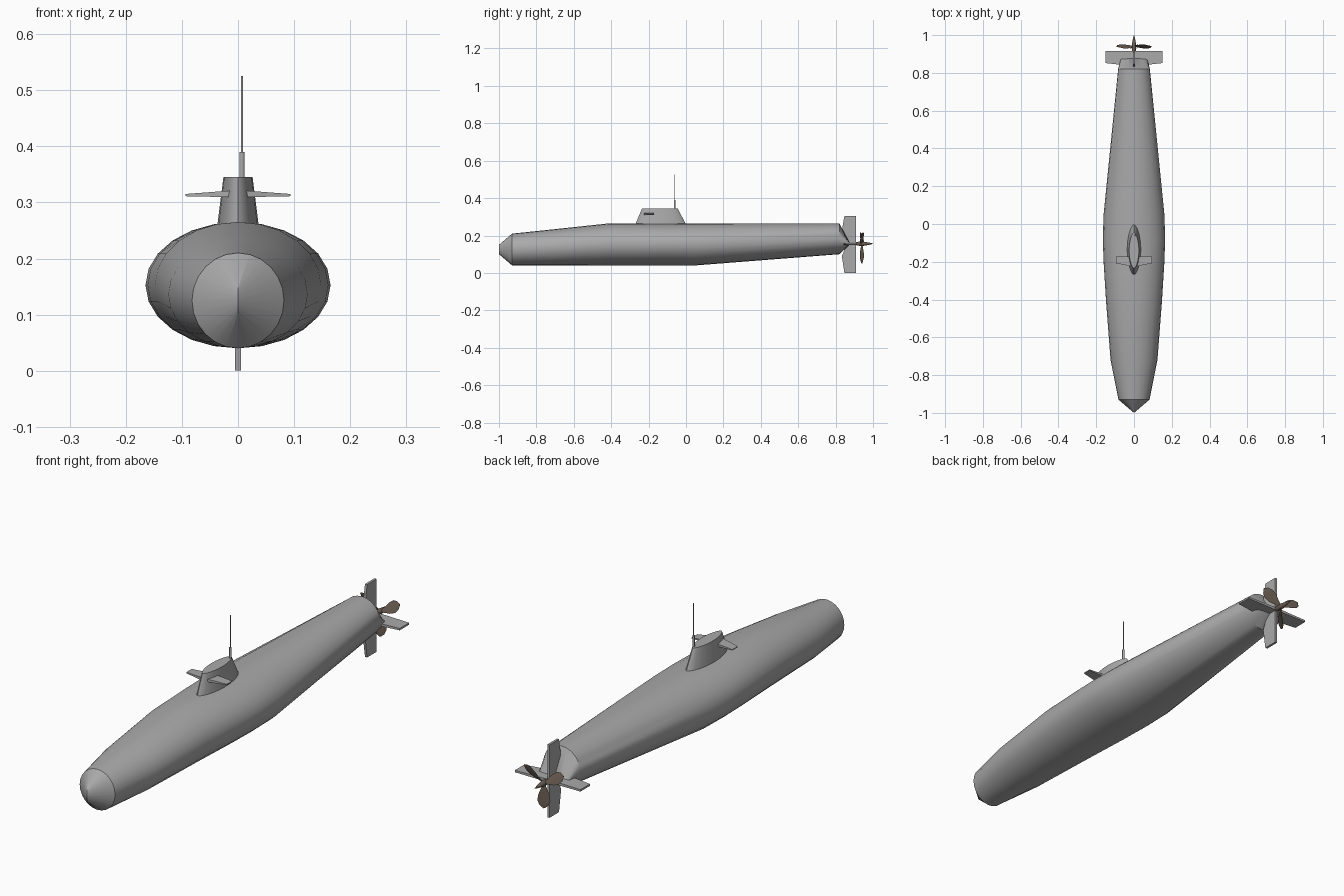
import bpy, bmesh
from math import sin, cos, pi, radians
from mathutils import Matrix, Vector

cube = bpy.data.objects.get("Cube")
if cube:
    bpy.data.objects.remove(cube, do_unlink=True)


def material(name, rgb):
    m = bpy.data.materials.new(name)
    m.use_nodes = True
    m.diffuse_color = (*rgb, 1)
    m.node_tree.nodes["Principled BSDF"].inputs["Base Color"].default_value = (*rgb, 1)
    return m


GREY = material("hull grey", (0.40, 0.40, 0.40))
BRONZE = material("propeller bronze", (0.15, 0.115, 0.09))


def finish(name, bm, mat, smooth=None):
    bmesh.ops.remove_doubles(bm, verts=bm.verts, dist=0.0003)
    bmesh.ops.recalc_face_normals(bm, faces=bm.faces)
    mesh = bpy.data.meshes.new(name)
    bm.to_mesh(mesh)
    bm.free()
    mesh.materials.append(mat)
    ob = bpy.data.objects.new(name, mesh)
    bpy.context.collection.objects.link(ob)
    if smooth:
        bpy.ops.object.select_all(action='DESELECT')
        ob.select_set(True)
        bpy.context.view_layer.objects.active = ob
        bpy.ops.object.shade_smooth_by_angle(angle=radians(smooth))
    return ob


def loft(name, rings, mat, smooth=None):
    """Skin equal-length rings of points and cap both ends."""
    bm = bmesh.new()
    loops = [[bm.verts.new(p) for p in ring] for ring in rings]
    n = len(loops[0])
    for a, b in zip(loops, loops[1:]):
        for i in range(n):
            j = (i + 1) % n
            bm.faces.new((a[i], a[j], b[j], b[i]))
    bm.faces.new(loops[0])
    bm.faces.new(loops[-1])
    return finish(name, bm, mat, smooth)


def oval(y, rx, low, high, n=24):
    mid, rz = (low + high) / 2, (high - low) / 2
    return [(rx * cos(2 * pi * i / n), y, mid + rz * sin(2 * pi * i / n)) for i in range(n)]


# Hull: oval sections, with a vertical nose edge and a flattened stern edge
sections = [(-0.93, 0.082, 0.04, 0.21), (-0.72, 0.124, 0.04, 0.232),
            (-0.41, 0.148, 0.04, 0.265), (-0.2, 0.161, 0.04, 0.265),
            (-0.08, 0.165, 0.04, 0.265), (0.05, 0.161, 0.04, 0.265),
            (0.82, 0.084, 0.10, 0.265)]
nose = oval(-1.0, 0.0, 0.10, 0.15)
stern = oval(0.875, 0.07, 0.15, 0.162)
loft("hull", [nose] + [oval(*s) for s in sections] + [stern], GREY, 30)


# Sail: pointed lens sections tapering upward
def lens(front, back, half, z, n=20):
    mid, length = (front + back) / 2, (back - front) / 2
    ring = []
    for i in range(n):
        a = 2 * pi * i / n
        ring.append((half * sin(a) * abs(sin(a)) ** 0.25, mid + length * cos(a), z))
    return ring


loft("sail", [lens(-0.275, 0.005, 0.038, 0.25), lens(-0.235, -0.045, 0.026, 0.345)], GREY, 35)


# Tapered planes: root and tip rectangles at x (front, back, low, high)
def plane(name, root, tip):
    def ring(x, f, b, low, high):
        return [(x, f, low), (x, b, low), (x, b, high), (x, f, high)]
    for side, sign in (("left", 1), ("right", -1)):
        rings = [[(sign * p[0], p[1], p[2]) for p in ring(*r)] for r in (root, tip)]
        loft(f"{side}_{name}", rings, GREY)


plane("sail_plane", (0.0, -0.227, -0.172, 0.309, 0.322), (0.094, -0.208, -0.172, 0.311, 0.315))
plane("stern_plane", (0.0, 0.835, 0.915, 0.15, 0.162), (0.152, 0.852, 0.915, 0.151, 0.159))


# Rudders: flat outlines in the y-z plane
def rudder(name, outline, half=0.005):
    loft(name, [[(x, y, z) for y, z in outline] for x in (-half, half)], GREY)


rudder("upper_rudder", [(0.862, 0.156), (0.833, 0.225), (0.847, 0.305), (0.91, 0.305), (0.91, 0.156)])
rudder("lower_rudder", [(0.862, 0.156), (0.833, 0.09), (0.847, 0.0), (0.91, 0.0), (0.91, 0.156)])


# Masts above the sail
def mast(name, radius, low, high):
    bm = bmesh.new()
    bmesh.ops.create_cone(bm, cap_ends=True, segments=10, radius1=radius, radius2=radius,
                          depth=high - low,
                          matrix=Matrix.Translation((0.007, -0.06, (low + high) / 2)))
    finish(name, bm, GREY, 40)


mast("mast_base", 0.005, 0.335, 0.39)
mast("mast_tube", 0.0022, 0.38, 0.525)

# Propeller: pointed hub and three pitched leaf blades
AXIS = Vector((0, 0.94, 0.156))
hub = [(0.85, 0.006), (0.91, 0.008), (0.93, 0.012), (0.95, 0.011), (0.98, 0.006), (1.0, 0.001)]
loft("propeller_hub", [oval(y, r, AXIS.z - r, AXIS.z + r, 12) for y, r in hub], BRONZE, 40)

leaf = [(0.004, 0.005), (0.025, 0.012), (0.05, 0.022), (0.075, 0.025), (0.094, 0.017), (0.105, 0.003)]
for k in range(3):
    spin = Matrix.Rotation(2 * pi * k / 3, 3, 'Y')
    rings = []
    for r, w in leaf:
        twist = Matrix.Rotation(radians(38 - 180 * r), 3, 'Z')
        flat = [(-w, 0), (0, -0.0025), (w, 0), (0, 0.0025)]
        rings.append([AXIS + spin @ (twist @ Vector((x, y, -r))) for x, y in flat])
    loft(f"propeller_blade_{k + 1}", rings, BRONZE, 40)
